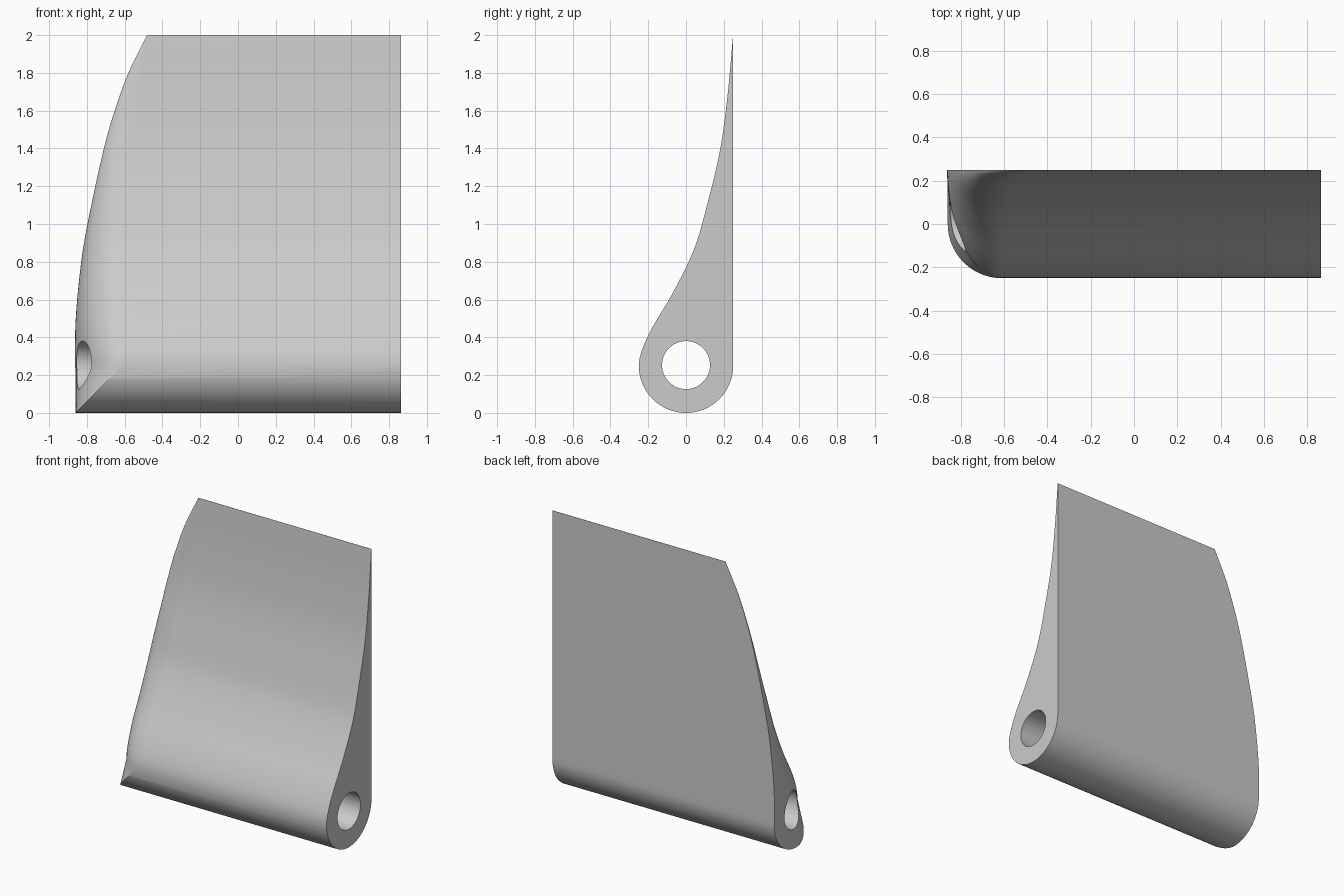
import bpy, bmesh
from math import sin, cos, pi, sqrt

cube = bpy.data.objects.get("Cube")
if cube:
    bpy.data.objects.remove(cube)

R = 0.25          # radius of the barrel at the foot
END = 0.863       # half width
INNER = -0.61     # where the rounded end starts
COLS = 24

grey = bpy.data.materials.new("light_grey")
grey.use_nodes = True
grey.diffuse_color = (0.6, 0.6, 0.6, 1)
grey.node_tree.nodes["Principled BSDF"].inputs["Base Color"].default_value = (0.6, 0.6, 0.6, 1)

# front face of the side profile (z, y) and outline of the rounded end (z, x)
front_curve = [(0.25, -0.25), (0.41, -0.2), (0.635, -0.07), (0.865, 0.042),
               (1.08, 0.106), (1.39, 0.18), (1.7, 0.222), (2, 0.249)]
end_curve = [(0.25, -END), (0.5, -0.859), (0.8, -0.83), (1, -0.797),
             (1.4, -0.71), (1.6, -0.653), (1.8, -0.58), (2, -0.482)]


def smooth(points, z):
    """Cubic through the points, with slopes taken from the neighbours."""
    last = len(points) - 1

    def slope(i):
        if i == 0:
            return 0
        a, b = points[i - 1], points[min(i + 1, last)]
        return (b[1] - a[1]) / (b[0] - a[0])

    i = max(k for k in range(last) if points[k][0] <= z + 1e-9)
    (z0, v0), (z1, v1) = points[i], points[i + 1]
    h = z1 - z0
    t = (z - z0) / h
    return (v0 * (1 + 2 * t) * (1 - t) ** 2 + h * slope(i) * t * (1 - t) ** 2
            + v1 * t * t * (3 - 2 * t) + h * slope(i + 1) * t * t * (t - 1))


def upper_row(z):
    front, outer = smooth(front_curve, z), smooth(end_curve, z)
    inner = INNER + 0.128 * ((z - R) / (2 - R)) ** 2
    for j in range(COLS + 1):
        a = j / COLS * pi / 2
        yield inner - (inner - outer) * sin(a), R - (R - front) * cos(a), z


def lower_row(z):
    half = sqrt(max(R * R - (z - R) ** 2, 0))
    for j in range(COLS + 1):
        y = half * (1 - 2 * cos(j / COLS * pi / 2))
        floor = R - sqrt(max(R * R - y * y, 0))
        corner = INNER - (sqrt(max(R * R - y * y, 0)) if y < 0 else R)
        oval = INNER - R * sqrt(max(1 - ((R - y) / (2 * R)) ** 2, 0))
        t = (z - floor) / (R - floor) if R - floor > 1e-5 else 0
        yield max(-END, corner + (oval - corner) * t), y, z


# wedge body: two matching end grids joined by straight walls
rows = [list(lower_row(R - R * cos(k / 20 * pi / 2))) for k in range(20)]
rows += [list(upper_row(R + (2 - R) * k / 48)) for k in range(49)]
bm = bmesh.new()
near = [[bm.verts.new(p) for p in row] for row in rows]
far = [[bm.verts.new((END, p[1], p[2])) for p in row] for row in rows]
for i in range(len(rows) - 1):
    for j in range(COLS):
        for g in (near, far):
            bm.faces.new((g[i][j], g[i][j + 1], g[i + 1][j + 1], g[i + 1][j]))
    for j in (0, COLS):
        bm.faces.new((near[i][j], near[i + 1][j], far[i + 1][j], far[i][j]))
for i in (0, -1):
    for j in range(COLS):
        bm.faces.new((near[i][j], near[i][j + 1], far[i][j + 1], far[i][j]))
bmesh.ops.remove_doubles(bm, verts=bm.verts, dist=1e-5)
bmesh.ops.recalc_face_normals(bm, faces=bm.faces)
mesh = bpy.data.meshes.new("wedge_body")
bm.to_mesh(mesh)
bm.free()
mesh.materials.append(grey)
body = bpy.data.objects.new("wedge_body", mesh)
bpy.context.collection.objects.link(body)

# pin hole through the barrel
bpy.ops.mesh.primitive_cylinder_add(vertices=64, radius=0.127, depth=3,
                                    location=(0, 0, 0.253), rotation=(0, pi / 2, 0))
cutter = bpy.context.object
cutter.name = "hole_cutter"
cutter.hide_render = True
cutter.data.materials.append(grey)
cut = body.modifiers.new("pin_hole", 'BOOLEAN')
cut.operation = 'DIFFERENCE'
cut.solver = 'EXACT'
cut.object = cutter
bpy.ops.object.select_all(action='DESELECT')
body.select_set(True)
bpy.context.view_layer.objects.active = body
bpy.ops.object.modifier_apply(modifier=cut.name)
bpy.data.objects.remove(cutter)
bpy.ops.object.shade_smooth_by_angle(angle=pi / 6)
